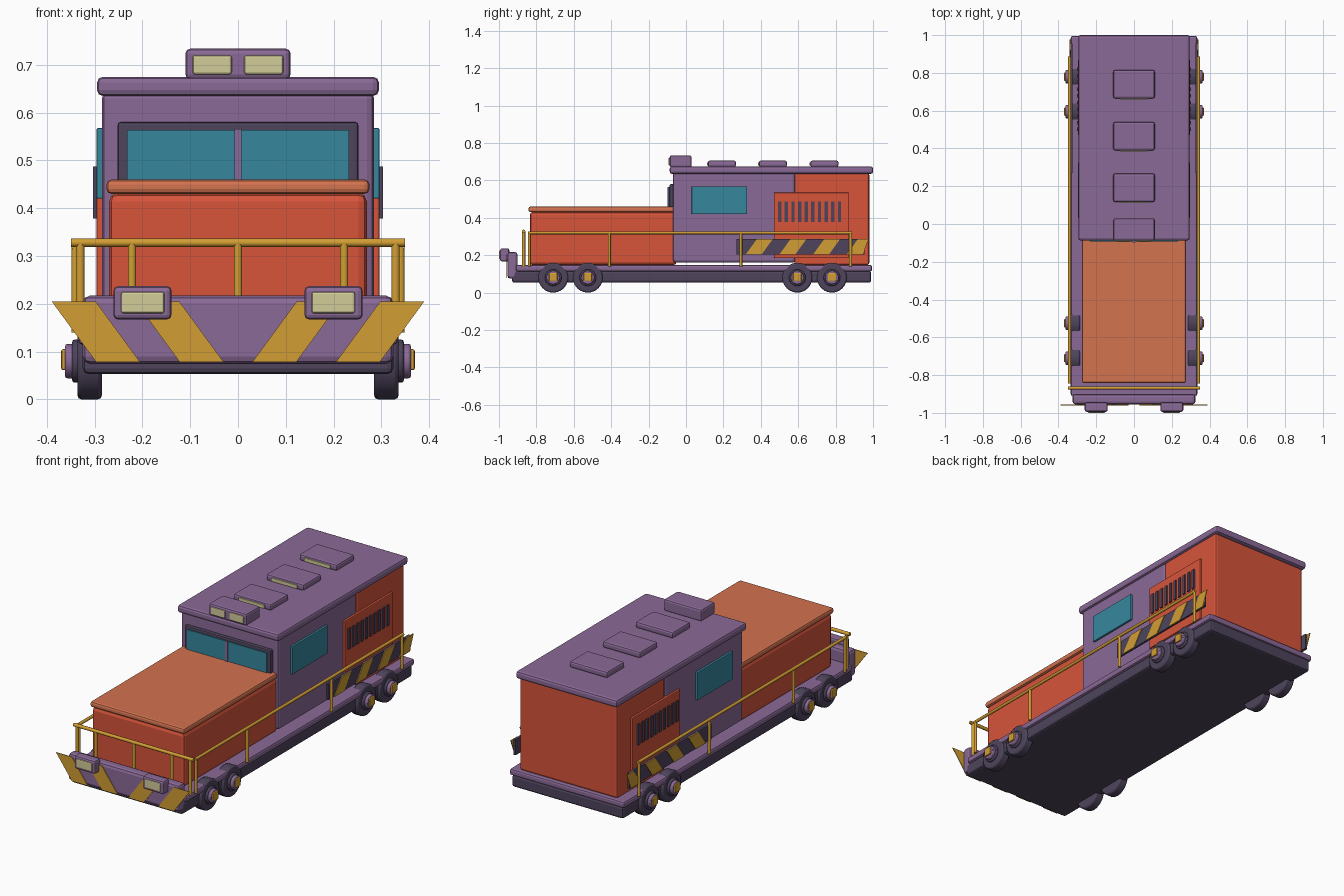
import bpy, bmesh, math
from mathutils import Vector

if "Cube" in bpy.data.objects:
    bpy.data.objects.remove(bpy.data.objects["Cube"])


def material(name, rgb):
    m = bpy.data.materials.new(name)
    lin = [(c / 255 / 12.92) if c < 10 else ((c / 255 + 0.055) / 1.055) ** 2.4 for c in rgb]
    m.diffuse_color = (*lin, 1)
    m.use_nodes = True
    m.node_tree.nodes["Principled BSDF"].inputs["Base Color"].default_value = m.diffuse_color
    return m


PURPLE = material("purple paint", (139, 106, 151))
DARK = material("dark purple", (78, 68, 92))
RED = material("red orange paint", (215, 84, 58))
LID = material("light orange paint", (212, 115, 80))
YELLOW = material("safety yellow", (210, 158, 52))
TEAL = material("teal glass", (54, 135, 158))
CREAM = material("cream lamp", (212, 204, 154))


def finish(bm, name, mat, bevel=0.0):
    bmesh.ops.recalc_face_normals(bm, faces=bm.faces)
    me = bpy.data.meshes.new(name)
    bm.to_mesh(me)
    bm.free()
    ob = bpy.data.objects.new(name, me)
    bpy.context.collection.objects.link(ob)
    me.materials.append(mat)
    if bevel:
        mod = ob.modifiers.new("bevel", 'BEVEL')
        mod.width, mod.segments = bevel, 2
    return ob


def box(name, mat, x, y, z, bevel=0.0):
    """Box from (min, max) ranges."""
    bm = bmesh.new()
    bmesh.ops.create_cube(bm, size=1)
    for v in bm.verts:
        v.co = [r[0] if c < 0 else r[1] for c, r in zip(v.co, (x, y, z))]
    return finish(bm, name, mat, bevel)


def sides(name, mat, x, y, z, bevel=0.0):
    """Box on both the left and right side."""
    box("right_" + name, mat, x, y, z, bevel)
    box("left_" + name, mat, (-x[1], -x[0]), y, z, bevel)


def rod(name, mat, a, b, r, segs=10, bevel=0.0):
    a, b = Vector(a), Vector(b)
    bm = bmesh.new()
    bmesh.ops.create_cone(bm, cap_ends=True, segments=segs, radius1=r, radius2=r, depth=(b - a).length)
    rot = (b - a).to_track_quat('Z', 'Y')
    for v in bm.verts:
        v.co = rot @ v.co + (a + b) / 2
    ob = finish(bm, name, mat, bevel)
    bpy.context.view_layer.objects.active = ob
    ob.select_set(True)
    bpy.ops.object.shade_smooth_by_angle(angle=math.radians(40))
    ob.select_set(False)
    return ob


def plate(name, mat, pts, offset):
    """Thin plate made by extruding a polygon."""
    bm = bmesh.new()
    f = bm.faces.new([bm.verts.new(p) for p in pts])
    ext = bmesh.ops.extrude_face_region(bm, geom=[f])
    bmesh.ops.translate(bm, vec=offset, verts=[v for v in ext["geom"] if isinstance(v, bmesh.types.BMVert)])
    return finish(bm, name, mat)


# Chassis and deck
box("chassis", DARK, (-0.325, 0.325), (-0.93, 0.99), (0.053, 0.118), 0.012)
box("deck", PURPLE, (-0.335, 0.335), (-0.91, 0.995), (0.114, 0.148), 0.01)

# Front bumper with slanted stripes
box("bumper", PURPLE, (-0.325, 0.325), (-0.955, -0.90), (0.075, 0.217), 0.015)
for s in (-1, 1):
    for x0 in (0.03, 0.205):
        pts = [(s * x, -0.956, z) for x, z in
               ((x0, 0.078), (x0 + 0.092, 0.078), (x0 + 0.185, 0.205), (x0 + 0.093, 0.205))]
        plate("bumper_stripe", YELLOW, pts, (0, -0.004, 0))
sides("headlight_housing", PURPLE, (0.139, 0.261), (-0.994, -0.945), (0.167, 0.237), 0.01)
sides("headlight_lens", CREAM, (0.154, 0.245), (-1.0, -0.98), (0.18, 0.225), 0.005)

# Hood and its lid
box("hood", RED, (-0.27, 0.27), (-0.835, -0.05), (0.147, 0.432), 0.018)
box("hood_lid", LID, (-0.275, 0.275), (-0.842, -0.06), (0.43, 0.46), 0.01)

# Cab, rear engine room and roof
box("cab", PURPLE, (-0.285, 0.285), (-0.07, 0.585), (0.16, 0.645), 0.015)
box("engine_room", RED, (-0.285, 0.285), (0.58, 0.98), (0.147, 0.64), 0.012)
box("roof", PURPLE, (-0.295, 0.295), (-0.087, 1.0), (0.635, 0.675), 0.012)

# Roof lamp and hatches
box("roof_lamp_housing", PURPLE, (-0.11, 0.11), (-0.087, 0.03), (0.67, 0.734), 0.01)
sides("roof_lamp_lens", CREAM, (0.013, 0.095), (-0.094, -0.08), (0.68, 0.72), 0.005)
for y in (0.117, 0.39, 0.665):
    box("roof_hatch", PURPLE, (-0.11, 0.11), (y, y + 0.15), (0.672, 0.706), 0.01)
    box("hatch_slot", CREAM, (-0.075, 0.075), (y - 0.006, y + 0.01), (0.679, 0.697))

# Windscreen
box("windscreen_frame", DARK, (-0.252, 0.252), (-0.088, -0.06), (0.44, 0.58), 0.006)
box("windscreen", TEAL, (-0.232, 0.232), (-0.093, -0.085), (0.45, 0.564))
box("windscreen_divider", PURPLE, (-0.007, 0.007), (-0.098, -0.085), (0.45, 0.566))

# Side windows, access panels and grilles
sides("side_window", TEAL, (0.28, 0.296), (0.03, 0.326), (0.42, 0.568), 0.003)
sides("access_panel", RED, (0.27, 0.296), (0.47, 0.87), (0.185, 0.535), 0.004)
for i in range(10):
    y = 0.492 + i * 0.0355
    sides("grille_slat", DARK, (0.29, 0.303), (y, y + 0.018), (0.378, 0.487))

# Hazard boards on the side rails
sides("hazard_board", DARK, (0.326, 0.337), (0.27, 0.955), (0.205, 0.288))
for s in (-1, 1):
    for y in (0.32, 0.50, 0.68, 0.86):
        top = min(y + 0.145, 0.978)
        pts = [(s * 0.337, a, z) for a, z in
               ((y, 0.205), (y + 0.085, 0.205), (top, 0.288), (y + 0.06, 0.288))]
        plate("hazard_stripe", YELLOW, pts, (s * 0.004, 0, 0))

# Handrails
for s in (-1, 1):
    x = s * 0.341
    rod("side_rail", YELLOW, (x, -0.845, 0.32), (x, 0.888, 0.32), 0.008)
    for y in (-0.838, -0.41, 0.293, 0.88):
        rod("side_rail_post", YELLOW, (x, y, 0.14), (x, y, 0.32), 0.008)
    for px in (0.222, 0.33):
        rod("front_rail_post", YELLOW, (s * px, -0.868, 0.14), (s * px, -0.868, 0.328), 0.009)
rod("front_rail_post", YELLOW, (0, -0.868, 0.14), (0, -0.868, 0.328), 0.009)
rod("front_rail", YELLOW, (-0.35, -0.868, 0.328), (0.35, -0.868, 0.328), 0.009)

# Wheels with stepped hubs and square caps
for s in (-1, 1):
    for y in (-0.71, -0.525, 0.595, 0.78):
        def disc(name, mat, x0, x1, r, bevel):
            rod(name, mat, (s * x0, y, 0.08), (s * x1, y, 0.08), r, 24, bevel)
        disc("wheel", DARK, 0.285, 0.336, 0.08, 0.008)
        disc("wheel_rim", DARK, 0.33, 0.347, 0.045, 0.005)
        disc("wheel_hub", PURPLE, 0.34, 0.362, 0.036, 0.005)
        xs = sorted((s * 0.355, s * 0.37))
        box("hub_cap", YELLOW, xs, (y - 0.022, y + 0.022), (0.061, 0.105), 0.004)
